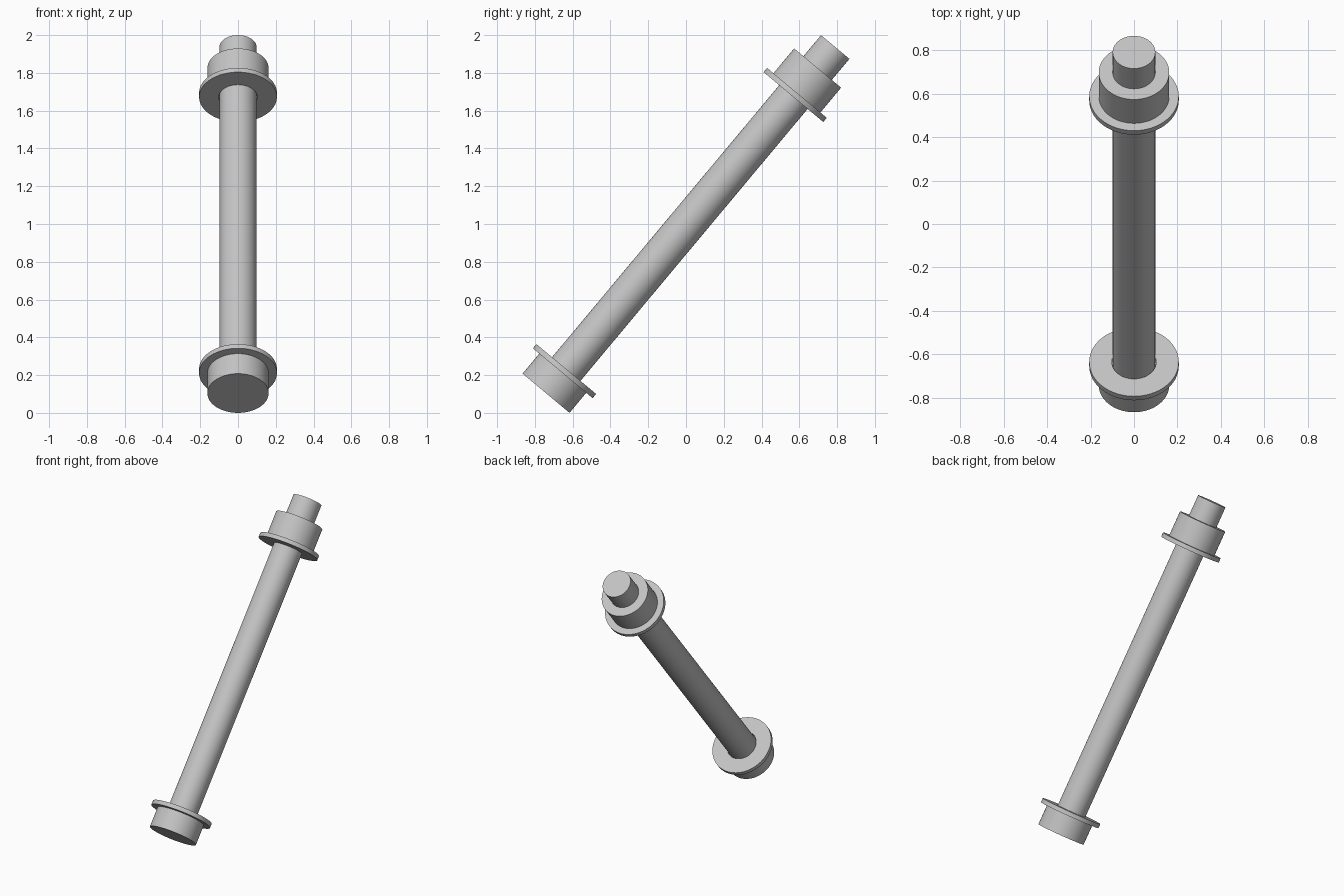
import bpy
import math
from mathutils import Matrix, Vector

cube = bpy.data.objects.get("Cube")
if cube:
    bpy.data.objects.remove(cube, do_unlink=True)

STEEL = (0.55, 0.55, 0.55, 1)
steel = bpy.data.materials.new("grey_steel")
steel.use_nodes = True
steel.diffuse_color = STEEL
steel.node_tree.nodes["Principled BSDF"].inputs["Base Color"].default_value = STEEL

# Bolt axis leans back from the centre of the head's outer face
BASE = Vector((0, -0.741, 0.104))
TIP = Vector((0, 0.79, 1.937))
AXIS = TIP - BASE
PLACE = Matrix.Translation(BASE) @ AXIS.to_track_quat("Z", "Y").to_matrix().to_4x4()
SIDES = 64


def ring_part(name, profile, closed):
    """Spin a (radius, height) profile about the bolt axis."""
    verts, faces = [], []
    n = len(profile)
    for i in range(SIDES):
        a = 2 * math.pi * i / SIDES
        verts += [(r * math.cos(a), r * math.sin(a), h) for r, h in profile]
    for i in range(SIDES):
        p, q = i * n, (i + 1) % SIDES * n
        for j in range(n if closed else n - 1):
            k = (j + 1) % n
            faces.append((p + j, q + j, q + k, p + k))
    if not closed:
        faces.append([i * n for i in reversed(range(SIDES))])
        faces.append([i * n + n - 1 for i in range(SIDES)])
    mesh = bpy.data.meshes.new(name)
    mesh.from_pydata(verts, [], faces)
    mesh.materials.append(steel)
    obj = bpy.data.objects.new(name, mesh)
    bpy.context.collection.objects.link(obj)
    obj.matrix_world = PLACE
    bpy.ops.object.select_all(action="DESELECT")
    obj.select_set(True)
    bpy.context.view_layer.objects.active = obj
    bpy.ops.object.shade_smooth_by_angle(angle=math.radians(30))
    return obj


def rod(name, r, low, high):
    return ring_part(name, [(r, low), (r, high)], False)


def tube(name, inner, r, low, high):
    return ring_part(name, [(r, low), (r, high), (inner, high), (inner, low)], True)


# Head and shaft
rod("bolt_head", 0.162, 0, 0.138)
rod("shaft", 0.098, 0.138, AXIS.length)

# Washers with a little clearance, and the round nut
tube("lower_washer", 0.102, 0.206, 0.138, 0.167)
tube("upper_washer", 0.102, 0.206, 2.043, 2.072)
tube("nut", 0.098, 0.162, 2.072, 2.243)
